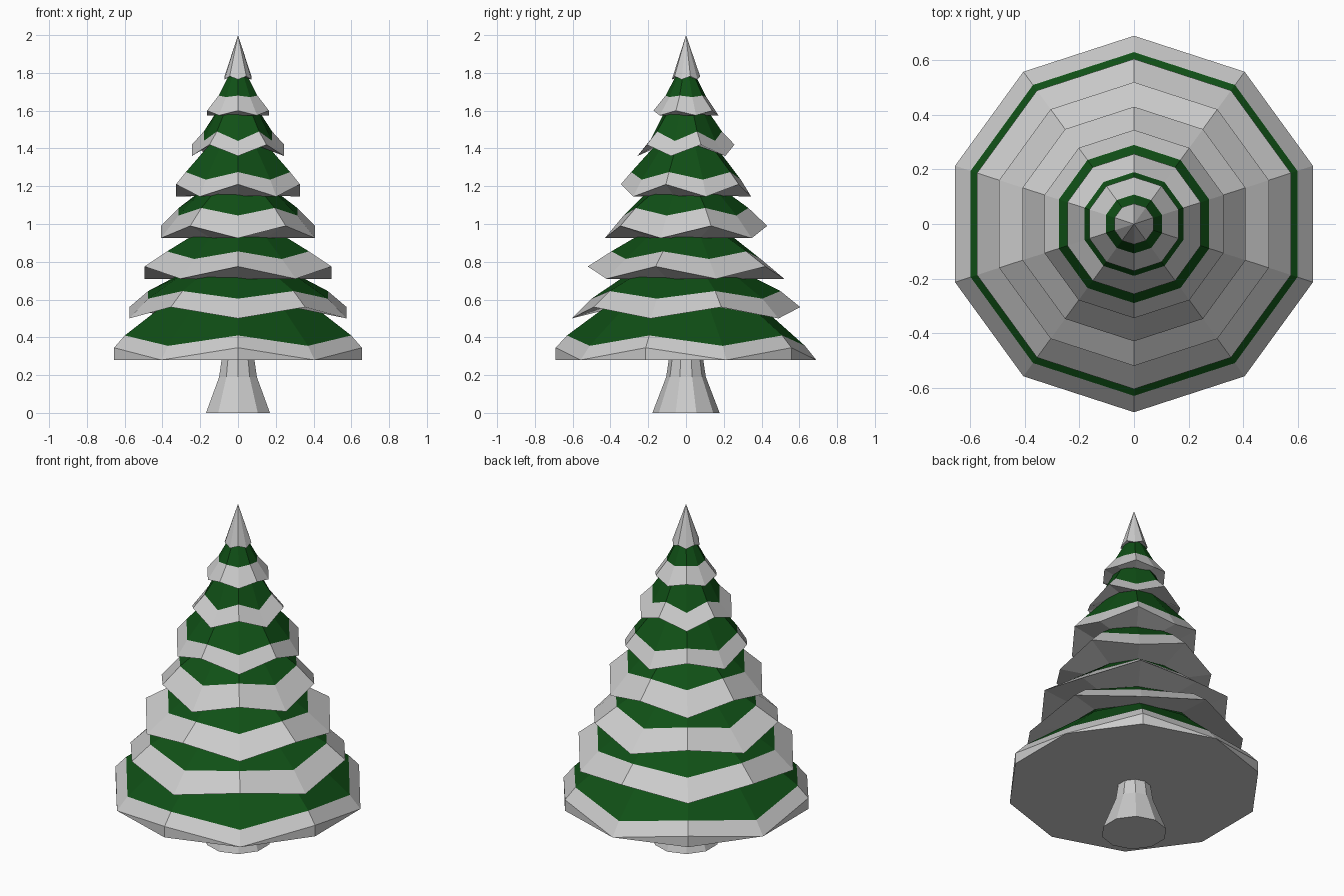
import bpy, bmesh
from math import sin, cos, radians

if "Cube" in bpy.data.objects:
    bpy.data.objects.remove(bpy.data.objects["Cube"])

SIDES = 10
green = bpy.data.materials.new("needle_green")
green.diffuse_color = (0.005, 0.08, 0.008, 1)
green.use_nodes = True
green.node_tree.nodes["Principled BSDF"].inputs["Base Color"].default_value = green.diffuse_color


def loft(name, rings, phase=0, cap_bottom=False, cap_top=False, mat=None):
    """Join ten-sided rings (radius, low z, high z); corners alternate low and high."""
    bm = bmesh.new()
    loops = []
    for r, low, high in rings:
        loop = []
        for i in range(SIDES):
            a = radians(-90 + 36 * i)
            z = high if (i + phase) % 2 == 0 else low
            loop.append(bm.verts.new((r * cos(a), r * sin(a), z)))
        loops.append(loop)
    for a, b in zip(loops, loops[1:]):
        for i in range(SIDES):
            j = (i + 1) % SIDES
            bm.faces.new((a[i], a[j], b[j], b[i]))
    if cap_bottom:
        bm.faces.new(loops[0][::-1])
    if cap_top:
        bm.faces.new(loops[-1])
    bmesh.ops.remove_doubles(bm, verts=bm.verts, dist=0.0005)
    me = bpy.data.meshes.new(name)
    bm.to_mesh(me)
    bm.free()
    ob = bpy.data.objects.new(name, me)
    bpy.context.collection.objects.link(ob)
    if mat:
        me.materials.append(mat)
    return ob


# Flared trunk
loft("trunk", [(0.178, 0, 0), (0.105, 0.19, 0.19), (0.09, 0.29, 0.29)],
     cap_bottom=True, cap_top=True)

# Tiers: underside inner ring, snow rim, snow/needle border, needle top
tiers = [
    ((0.69, 0.28, 0.28), (0.69, 0.28, 0.345), (0.63, 0.355, 0.41), (0.40, 0.56, 0.58)),
    ((0.40, 0.57, 0.57), (0.605, 0.50, 0.56), (0.50, 0.605, 0.645), (0.33, 0.72, 0.73)),
    ((0.32, 0.71, 0.71), (0.52, 0.71, 0.775), (0.395, 0.815, 0.855), (0.25, 0.93, 0.94)),
    ((0.24, 0.925, 0.925), (0.43, 0.925, 0.99), (0.33, 1.045, 1.085), (0.22, 1.155, 1.165)),
    ((0.21, 1.15, 1.15), (0.345, 1.145, 1.21), (0.29, 1.235, 1.275), (0.15, 1.42, 1.43)),
    ((0.15, 1.42, 1.42), (0.257, 1.36, 1.42), (0.19, 1.44, 1.49), (0.115, 1.59, 1.60)),
    ((0.11, 1.575, 1.575), (0.172, 1.575, 1.60), (0.108, 1.672, 1.68), (0.05, 1.785, 1.79)),
]
for n, (inner, rim, border, top) in enumerate(tiers):
    loft(f"snow_tier_{n + 1}", [inner, rim, border], n, cap_bottom=(n == 0))
    loft(f"needle_tier_{n + 1}", [border, top], n, mat=green)

# Snowy tip
loft("snow_tip", [(0.045, 1.78, 1.78), (0.075, 1.765, 1.782), (0, 2, 2)], 1)
